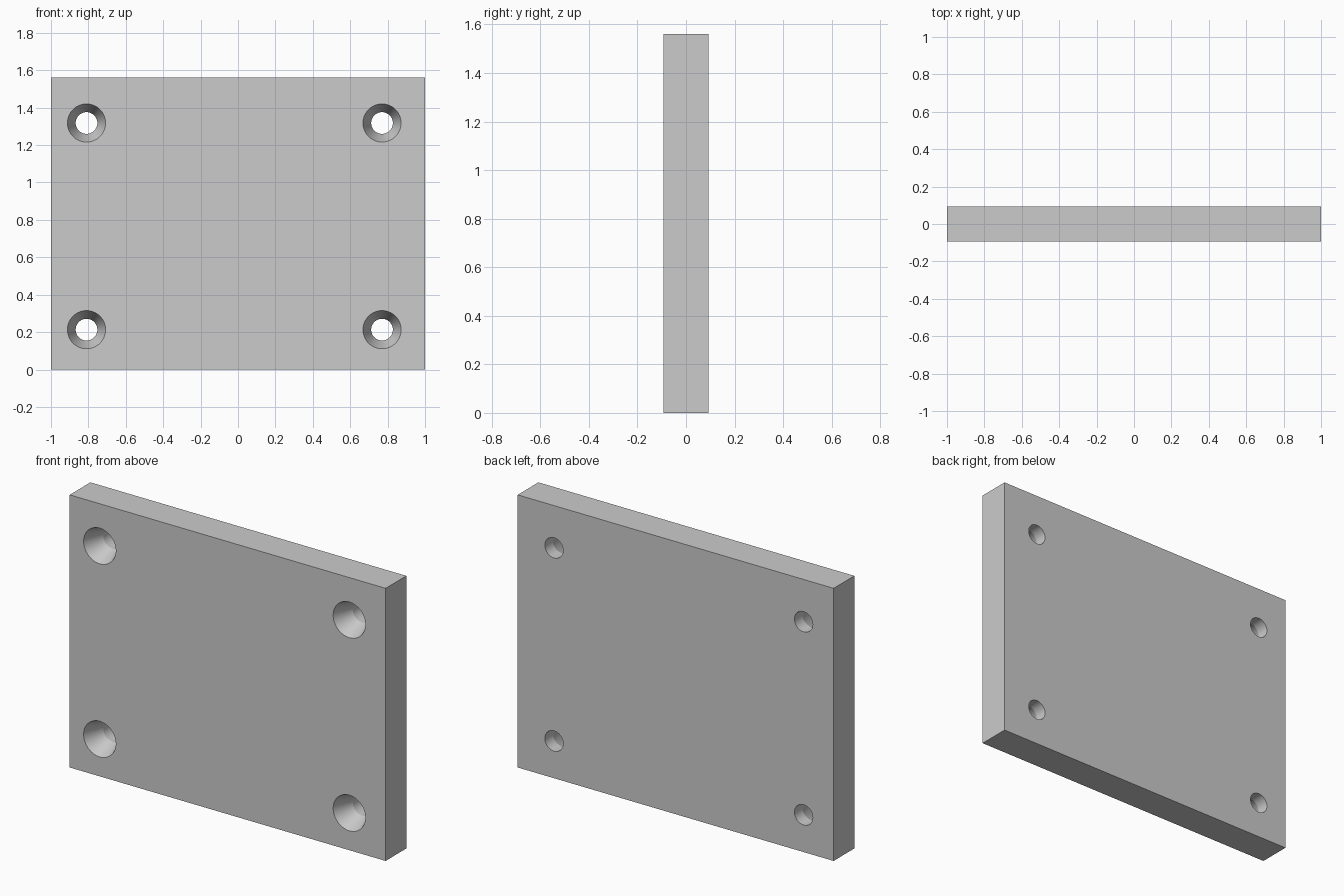
import bpy, bmesh, math

if "Cube" in bpy.data.objects:
    bpy.data.objects.remove(bpy.data.objects["Cube"])

W, H, T = 2.0, 1.56, 0.187
FRONT, BACK = -T / 2, T / 2
R_OUT, R_IN, SINK = 0.102, 0.058, 0.115
SEGMENTS = 64

# Plate
bpy.ops.mesh.primitive_cube_add(size=1, location=(0, 0, H / 2))
plate = bpy.context.object
plate.name = "mounting_plate"
plate.scale = (W, T, H)
bpy.ops.object.transform_apply(location=True, rotation=False, scale=True)

# Countersunk hole profile (radius, y), run slightly past both faces
over = 0.02
profile = [(R_OUT + over * (R_OUT - R_IN) / SINK, FRONT - over),
           (R_IN, FRONT + SINK),
           (R_IN, BACK + over)]


def add_hole(bm, x, z):
    rings = []
    for r, y in profile:
        angles = [2 * math.pi * i / SEGMENTS for i in range(SEGMENTS)]
        rings.append([bm.verts.new((x + r * math.cos(a), y, z + r * math.sin(a)))
                      for a in angles])
    for a, b in zip(rings, rings[1:]):
        for i in range(SEGMENTS):
            j = (i + 1) % SEGMENTS
            bm.faces.new((a[i], a[j], b[j], b[i]))
    bm.faces.new(rings[0])
    bm.faces.new(rings[-1])


# Four hole cutters
bm = bmesh.new()
for x in (-0.81, 0.77):
    for z in (0.213, 1.318):
        add_hole(bm, x, z)
bmesh.ops.recalc_face_normals(bm, faces=bm.faces)
mesh = bpy.data.meshes.new("hole_cutter")
bm.to_mesh(mesh)
bm.free()
cutter = bpy.data.objects.new("hole_cutter", mesh)
cutter.hide_render = True
bpy.context.collection.objects.link(cutter)

# Cut the holes
cut = plate.modifiers.new("screw_holes", 'BOOLEAN')
cut.operation = 'DIFFERENCE'
cut.solver = 'EXACT'
cut.object = cutter
bpy.ops.object.select_all(action='DESELECT')
plate.select_set(True)
bpy.context.view_layer.objects.active = plate
bpy.ops.object.modifier_apply(modifier=cut.name)
bpy.data.objects.remove(cutter, do_unlink=True)

# Smooth bores, sharp edges
bpy.ops.object.shade_smooth_by_angle(angle=math.radians(15))
